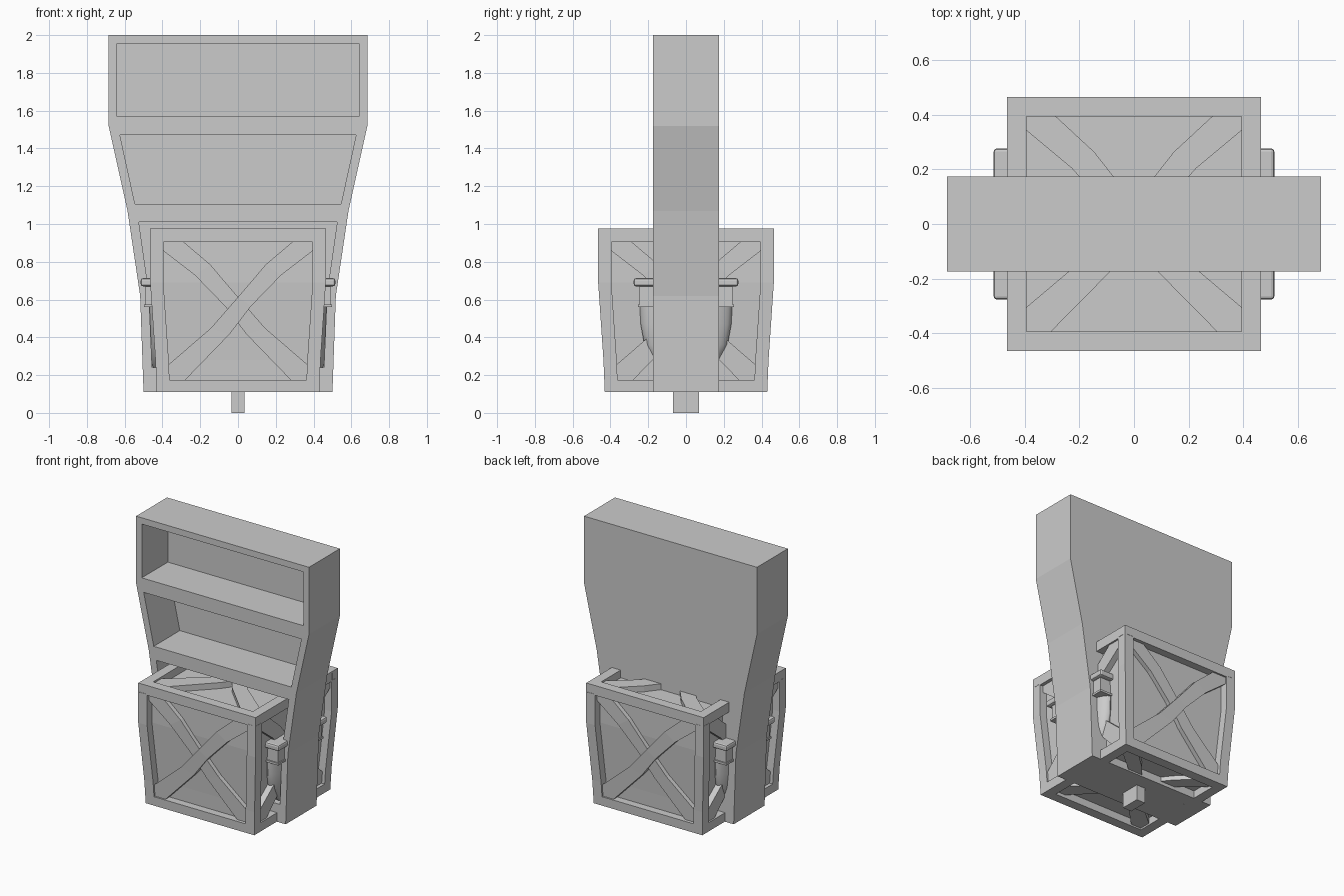
import bpy, bmesh, math
from mathutils import Matrix, Vector

if "Cube" in bpy.data.objects:
    bpy.data.objects.remove(bpy.data.objects["Cube"])

LEVELS = [(0.11, 0.43), (0.28, 0.437), (0.69, 0.465), (0.975, 0.465)]
BAR = 0.07


def half(z):
    """Half width of the tapered crate at height z."""
    z = min(max(z, 0.11), 0.975)
    for (z0, h0), (z1, h1) in zip(LEVELS, LEVELS[1:]):
        if z <= z1:
            return h0 + (h1 - h0) * (z - z0) / (z1 - z0)
    return LEVELS[-1][1]


def finish(name, bm):
    bmesh.ops.recalc_face_normals(bm, faces=bm.faces)
    me = bpy.data.meshes.new(name)
    bm.to_mesh(me)
    bm.free()
    ob = bpy.data.objects.new(name, me)
    bpy.context.collection.objects.link(ob)
    return ob


def loft(bm, rings):
    """Skin a list of equal-length closed rings and cap both ends."""
    rows = [[bm.verts.new(p) for p in r] for r in rings]
    n = len(rows[0])
    for a, b in zip(rows, rows[1:]):
        for i in range(n):
            bm.faces.new((a[i], a[(i + 1) % n], b[(i + 1) % n], b[i]))
    bm.faces.new(rows[0][::-1])
    bm.faces.new(rows[-1])


def rect(x0, x1, y0, y1, z):
    return [(x0, y0, z), (x1, y0, z), (x1, y1, z), (x0, y1, z)]


def box(bm, x0, x1, y0, y1, z0, z1):
    loft(bm, [rect(x0, x1, y0, y1, z0), rect(x0, x1, y0, y1, z1)])


def slab_prism(bm, right, y0, y1):
    """Prism from a right-hand (x, z) outline mirrored over x = 0."""
    outline = right + [(-x, z) for x, z in reversed(right)]
    loft(bm, [[(x, y, z) for x, z in outline] for y in (y0, y1)])


# Shelf unit with three cavities open to the front
bm = bmesh.new()
slab_prism(bm, [(0.5, 0.11), (0.518, 0.62), (0.585, 1.07), (0.685, 1.52), (0.685, 2.0)], -0.175, 0.175)
shelf = finish("shelf_unit", bm)
bm = bmesh.new()
for outline in ([(0.64, 1.57), (0.64, 1.955)],
                [(0.545, 1.105), (0.625, 1.47)],
                [(0.455, 0.24), (0.472, 0.64), (0.525, 1.01)]):
    slab_prism(bm, outline, -0.3, 0.12)
cutter = finish("shelf_cutter", bm)
cutter.hide_render = True
mod = shelf.modifiers.new("cavities", 'BOOLEAN')
mod.operation = 'DIFFERENCE'
mod.solver = 'EXACT'
mod.object = cutter
bpy.context.view_layer.objects.active = shelf
bpy.ops.object.modifier_apply(modifier=mod.name)
bpy.data.objects.remove(cutter)

# Crate core (recessed panels)
bm = bmesh.new()
d = 0.055
loft(bm, [rect(-half(z) + d, half(z) - d, -half(z) + d, half(z) - d, z) for z in (0.165, 0.28, 0.69, 0.92)])
finish("crate_panels", bm)

# Crate frame: corner posts and top and bottom rails
bm = bmesh.new()
for sx in (-1, 1):
    for sy in (-1, 1):
        loft(bm, [rect(sx * (h - BAR), sx * h, sy * (h - BAR), sy * h, z) for z, h in LEVELS])
for k in range(4):
    rot = Matrix.Rotation(k * math.pi / 2, 3, 'Z')
    for z0, z1 in ((0.11, 0.175), (0.905, 0.975)):
        rings = []
        for z in (z0, z1):
            h = half(z)
            rings.append([rot @ Vector(p) for p in rect(-h + BAR, h - BAR, -h, -h + BAR, z)])
        loft(bm, rings)
finish("crate_frame", bm)

# Bent cross braces: both edges of one plank, normalised to the panel opening
UPPER = [(0.9, 1.16), (0.37, 0.67), (0, 0.2), (-0.38, -0.25), (-1.15, -0.9)]
LOWER = [(1.18, 1.02), (0.58, 0.52), (0.18, 0.07), (-0.12, -0.34), (-0.9, -1.13)]


def on_side(k):
    rot = Matrix.Rotation(k * math.pi / 2, 3, 'Z')

    def place(u, v, depth):
        z = 0.54 + 0.365 * v
        return rot @ Vector((u * (half(z) - BAR), -half(z) + depth, z))
    return place


def on_cap(z, sign, inner):
    return lambda u, v, depth: Vector((u * inner, v * inner, z - sign * depth))


bm = bmesh.new()
places = [on_side(k) for k in range(4)] + [on_cap(0.975, 1, 0.395), on_cap(0.11, -1, 0.36)]
for place in places:
    for flip, depth in ((1, 0.012), (-1, 0.024)):
        rings = []
        for (ua, va), (ub, vb) in zip(UPPER, LOWER):
            rings.append([place(flip * ua, va, depth), place(flip * ub, vb, depth),
                          place(flip * ub, vb, 0.06), place(flip * ua, va, 0.06)])
        loft(bm, rings)
finish("crate_braces", bm)

# Rounded side fittings with a collar and a bevelled cap
for side, s in (("left", -1), ("right", 1)):
    bm = bmesh.new()
    rings = []
    for z, ry, rx in ((0.19, 0.05, 0.02), (0.22, 0.11, 0.04), (0.29, 0.18, 0.06),
                      (0.36, 0.22, 0.072), (0.47, 0.24, 0.08), (0.57, 0.245, 0.08)):
        rings.append([(s * (0.405 + rx * math.cos(a)), ry * math.sin(a), z)
                      for a in (i * math.tau / 32 for i in range(32))])
    loft(bm, rings)
    body = finish(side + "_fitting_body", bm)
    bpy.ops.object.select_all(action='DESELECT')
    body.select_set(True)
    bpy.context.view_layer.objects.active = body
    bpy.ops.object.shade_smooth_by_angle()

    bm = bmesh.new()
    box(bm, s * 0.38, s * 0.497, -0.255, 0.255, 0.56, 0.575)
    box(bm, s * 0.38, s * 0.49, -0.245, 0.245, 0.575, 0.67)
    finish(side + "_fitting_collar", bm)

    bm = bmesh.new()
    box(bm, s * 0.38, s * 0.515, -0.277, 0.277, 0.67, 0.713)
    cap = finish(side + "_fitting_cap", bm)
    bev = cap.modifiers.new("bevel", 'BEVEL')
    bev.width = 0.012
    bev.segments = 2

# Peg under the unit
bm = bmesh.new()
box(bm, -0.035, 0.035, -0.07, 0.07, 0.0, 0.18)
finish("bottom_peg", bm)
